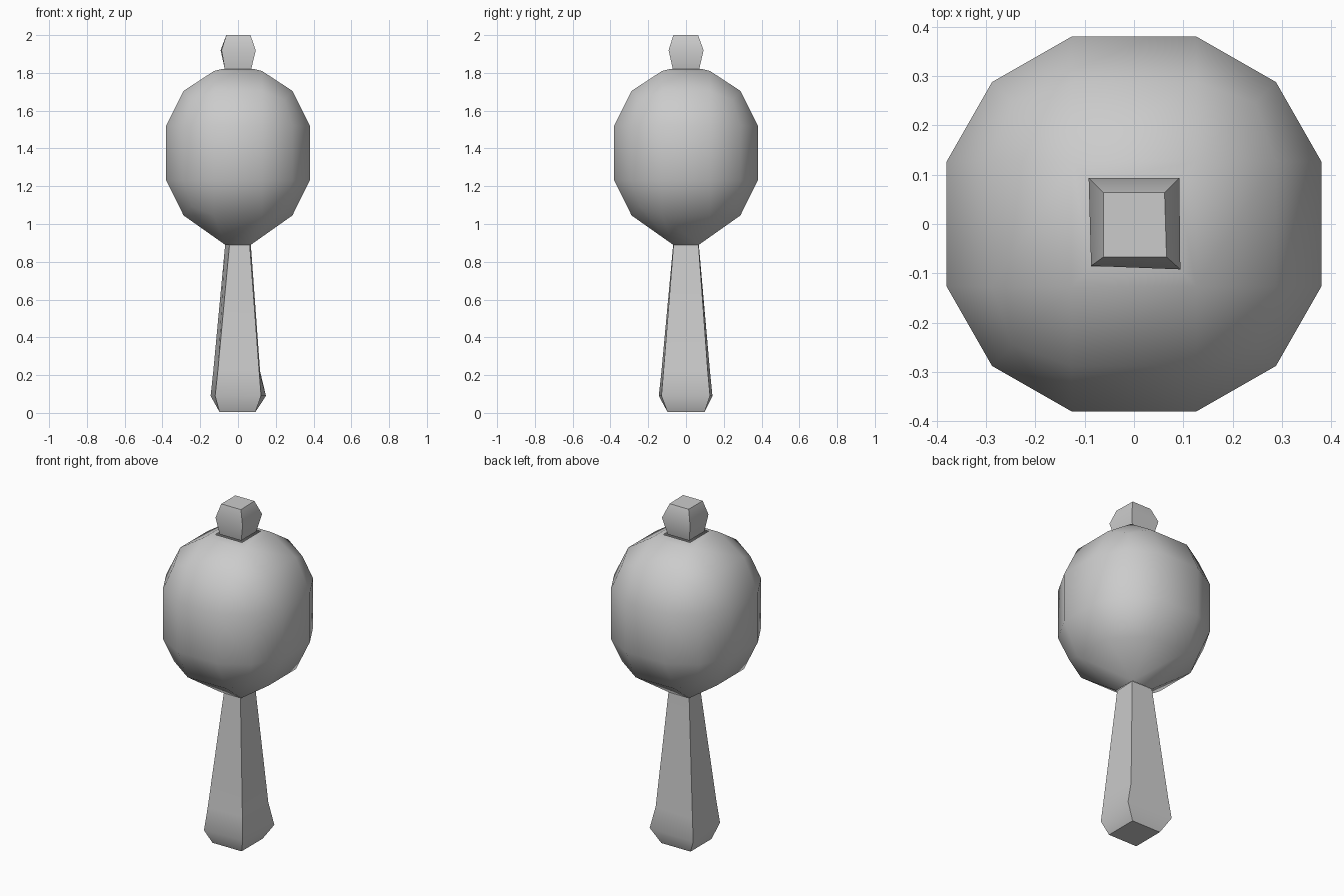
import bpy, bmesh
from mathutils import Vector

if "Cube" in bpy.data.objects:
    bpy.data.objects.remove(bpy.data.objects["Cube"])

grey = bpy.data.materials.new("plain grey")
grey.diffuse_color = (0.6, 0.6, 0.6, 1)
grey.use_nodes = True
grey.node_tree.nodes["Principled BSDF"].inputs["Base Color"].default_value = grey.diffuse_color


def finish(bm, name, angle=0.75):
    bmesh.ops.recalc_face_normals(bm, faces=bm.faces)
    mesh = bpy.data.meshes.new(name)
    bm.to_mesh(mesh)
    bm.free()
    mesh.materials.append(grey)
    obj = bpy.data.objects.new(name, mesh)
    bpy.context.collection.objects.link(obj)
    bpy.ops.object.select_all(action='DESELECT')
    obj.select_set(True)
    bpy.context.view_layer.objects.active = obj
    bpy.ops.object.shade_smooth_by_angle(angle=angle)


def loft(name, rings):
    """Four-sided tube through rings (z, corners), capped at the last ring."""
    bm = bmesh.new()
    loops = [[bm.verts.new((x, y, z)) for x, y in corners] for z, corners in rings]
    for a, b in zip(loops, loops[1:]):
        for i in range(4):
            j = (i + 1) % 4
            bm.faces.new((a[i], a[j], b[j], b[i]))
    bm.faces.new(loops[-1])
    finish(bm, name)


def square(r):
    return [(-r, -r), (r, -r), (r, r), (-r, r)]


# Ball: cube with three cells per side, rounded and stretched upward
bm = bmesh.new()
bmesh.ops.create_cube(bm, size=2)
bmesh.ops.subdivide_edges(bm, edges=bm.edges[:], cuts=2, use_grid_fill=True)
outer = {1: 0.38, 2: 0.288, 3: 0.246}
for v in bm.verts:
    ends = [abs(c) > 0.9 for c in v.co]
    size = outer[sum(ends)]
    p = [(size if e else 0.127) * (1 if c > 0 else -1) for c, e in zip(v.co, ends)]
    v.co = Vector((p[0], p[1], 1.375 + p[2] * 1.145))
# neck under the ball and opening for the knob
bottom = min(bm.faces, key=lambda f: f.calc_center_median().z)
top = max(bm.faces, key=lambda f: f.calc_center_median().z)
for v in bottom.verts:
    v.co = Vector((0.068 if v.co.x > 0 else -0.068, 0.068 if v.co.y > 0 else -0.068, 0.89))
bmesh.ops.inset_individual(bm, faces=[top], thickness=0.057)
for v in top.verts:
    v.co.z = 1.82
bmesh.ops.delete(bm, geom=[bottom, top], context='FACES_ONLY')
finish(bm, "ball", 0.85)

# Handle: slightly uneven square taper, flaring to a blunt foot
loft("handle", [
    (0.89, [(-0.045, -0.068), (0.062, -0.066), (0.068, 0.066), (-0.068, 0.068)]),
    (0.22, [(-0.107, -0.130), (0.112, -0.119), (0.117, 0.115), (-0.131, 0.127)]),
    (0.09, [(-0.121, -0.144), (0.122, -0.130), (0.148, 0.127), (-0.145, 0.140)]),
    (0.005, [(-0.098, -0.098), (0.092, -0.098), (0.092, 0.098), (-0.098, 0.098)]),
])

# Knob: small bevelled block on top
loft("knob", [
    (1.82, square(0.07)),
    (1.92, [(-0.087, -0.085), (0.094, -0.092), (0.092, 0.093), (-0.092, 0.093)]),
    (2.0, [(-0.062, -0.067), (0.066, -0.067), (0.062, 0.064), (-0.062, 0.064)]),
])
